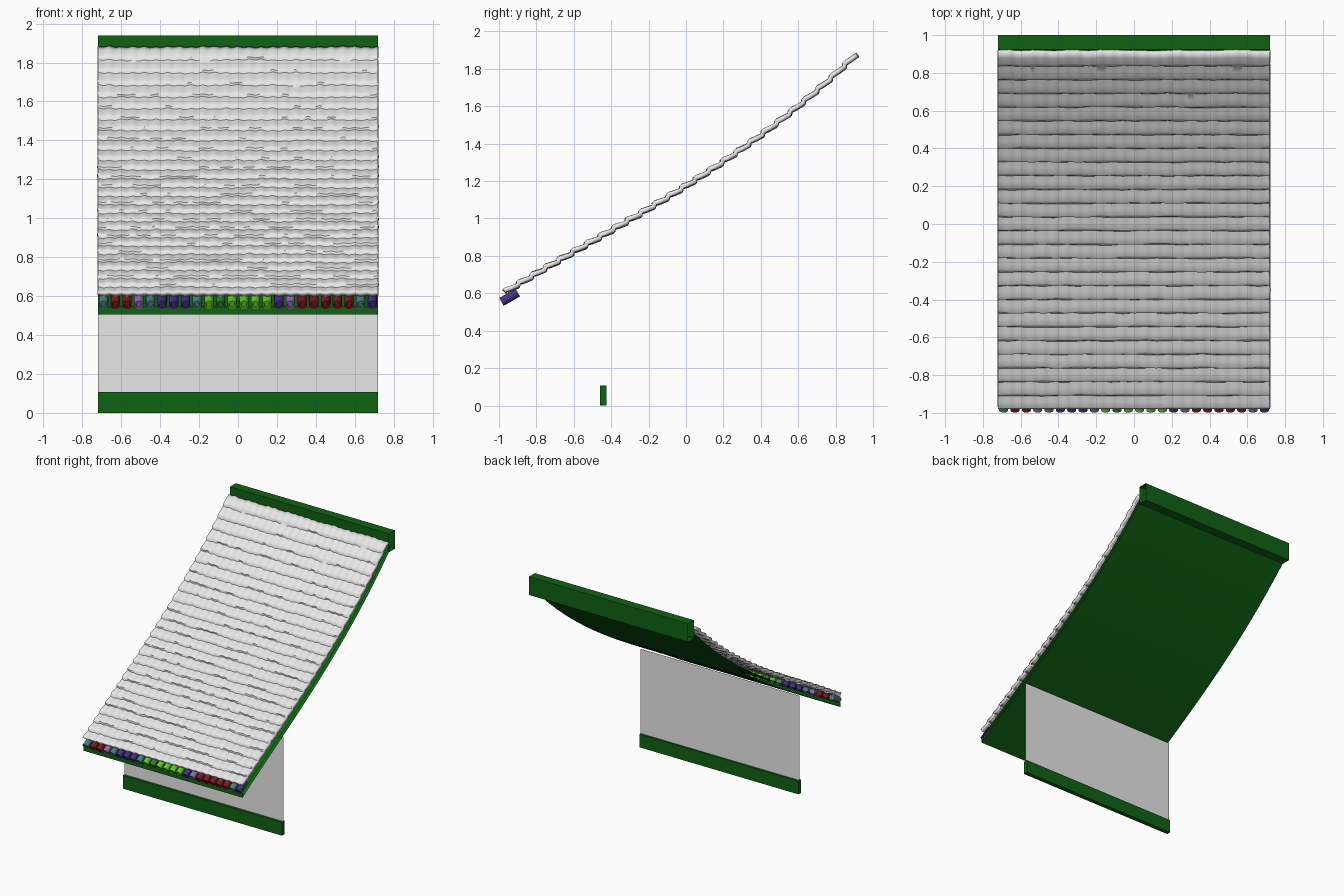
import bpy, bmesh, math, random
from mathutils import Matrix

random.seed(4)
cube = bpy.data.objects.get("Cube")
if cube:
    bpy.data.objects.remove(cube)

HALF = 0.72      # half width of the roof
COURSES = 26     # rows of tiles
COLUMNS = 24     # tiles per row
Y_LOW, Y_TOP = -0.98, 0.91


def material(name, rgb):
    mat = bpy.data.materials.new(name)
    mat.use_nodes = True
    mat.diffuse_color = (*rgb, 1)
    mat.node_tree.nodes["Principled BSDF"].inputs["Base Color"].default_value = (*rgb, 1)
    return mat


green = material("green paint", (0.005, 0.125, 0.007))
plaster = material("white plaster", (0.8, 0.8, 0.8))
clay = material("pale tile", (0.82, 0.82, 0.82))
glaze = {
    "R": material("red glaze", (0.22, 0.01, 0.015)),
    "I": material("indigo glaze", (0.06, 0.03, 0.25)),
    "L": material("lilac glaze", (0.28, 0.16, 0.42)),
    "G": material("lime glaze", (0.12, 0.6, 0.02)),
    "D": material("leaf glaze", (0.03, 0.22, 0.03)),
    "T": material("teal glaze", (0.08, 0.22, 0.22)),
}


def finish(name, bm, mat, normals=True):
    if normals:
        bmesh.ops.recalc_face_normals(bm, faces=bm.faces)
    mesh = bpy.data.meshes.new(name)
    bm.to_mesh(mesh)
    bm.free()
    mesh.materials.append(mat)
    obj = bpy.data.objects.new(name, mesh)
    bpy.context.collection.objects.link(obj)
    return obj


def smooth(obj, angle):
    bpy.ops.object.select_all(action="DESELECT")
    obj.select_set(True)
    bpy.context.view_layer.objects.active = obj
    bpy.ops.object.shade_smooth_by_angle(angle=math.radians(angle))


def extrude_x(name, profile, mat, capped=False):
    """Sweep a closed (y, z) outline across the full width."""
    bm = bmesh.new()
    left = [bm.verts.new((-HALF, y, z)) for y, z in profile]
    right = [bm.verts.new((HALF, y, z)) for y, z in profile]
    count = len(profile)
    for i in range(count):
        j = (i + 1) % count
        bm.faces.new((left[i], left[j], right[j], right[i]))
    if capped:
        bm.faces.new(left)
        bm.faces.new(right)
    return finish(name, bm, mat)


def rect(y0, y1, z0, z1):
    return [(y0, z0), (y1, z0), (y1, z1), (y0, z1)]


def roof_z(y):
    """Sagging line of the roof."""
    return 1.18 + 0.628 * y + 0.103 * y ** 2 + 0.063 * y ** 3


# Curved roof deck, open at the sides
ys = [-0.97 + 1.9 * i / 20 for i in range(21)]
deck = [(y, roof_z(y) - 0.105) for y in ys]
deck += [(y, roof_z(y) - 0.065) for y in reversed(ys)]
smooth(extrude_x("roof_deck", deck, green), 30)

# Ridge beam (open ends), sill beam and wall sheet
extrude_x("ridge_beam", rect(0.925, 1.0, 1.79, 1.94), green)
extrude_x("sill_beam", rect(-0.46, -0.425, 0, 0.108), green, capped=True)
bm = bmesh.new()
corners = [(-HALF, 0.1), (HALF, 0.1), (HALF, 0.8), (-HALF, 0.8)]
bm.faces.new([bm.verts.new((x, -0.44, z)) for x, z in corners])
finish("wall", bm, plaster, normals=False)

# Tile covering: stepped courses with a rippled surface
bm = bmesh.new()
per_tile = 6
segments = COLUMNS * per_tile
depth = (Y_TOP - Y_LOW) / COURSES
rows = []
for course in range(COURSES):
    y0 = Y_LOW + course * depth
    wobble = [random.uniform(-0.003, 0.003) for _ in range(COLUMNS + 1)]
    for t, lift in ((0.0, 0.014), (0.12, 0.017), (0.55, 0.008), (0.97, 0.0)):
        row = []
        for i in range(segments + 1):
            x = -HALF + 2 * HALF * i / segments
            k, f = divmod(i / per_tile, 1)
            k = int(k)
            shift = wobble[k] * (1 - f) + wobble[min(k + 1, COLUMNS)] * f
            ripple = 0.0025 * math.cos(math.tau * i / per_tile)
            y = y0 + t * depth + (shift if course or t else 0)
            row.append(bm.verts.new((x, y, roof_z(y0 + t * depth) + lift + ripple + shift)))
        rows.append(row)
for a, b in zip(rows, rows[1:]):
    for i in range(segments):
        bm.faces.new((a[i], a[i + 1], b[i + 1], b[i]))
tiles = finish("roof_tiles", bm, clay, normals=False)
shell = tiles.modifiers.new("Thickness", "SOLIDIFY")
shell.thickness = 0.024
shell.offset = -1
smooth(tiles, 40)

# Glazed round tile ends under the eave
pattern = "TRRLTIIITGDGGGGILRRRRRTI"
tilt = Matrix.Rotation(math.radians(-60), 4, "X")
for i, key in enumerate(pattern):
    bm = bmesh.new()
    bmesh.ops.create_cone(bm, cap_ends=True, segments=16, radius1=0.024,
                          radius2=0.024, depth=0.1)
    front = [min(bm.faces, key=lambda f: f.calc_center_median().z)]
    bmesh.ops.inset_region(bm, faces=front, thickness=0.008)
    bmesh.ops.inset_region(bm, faces=front, thickness=0.003, depth=-0.006)
    x = -HALF + (i + 0.5) * 2 * HALF / COLUMNS
    bm.transform(Matrix.Translation((x, -0.943, 0.579)) @ tilt)
    smooth(finish(f"eave_tile_{i + 1}", bm, glaze[key]), 40)
